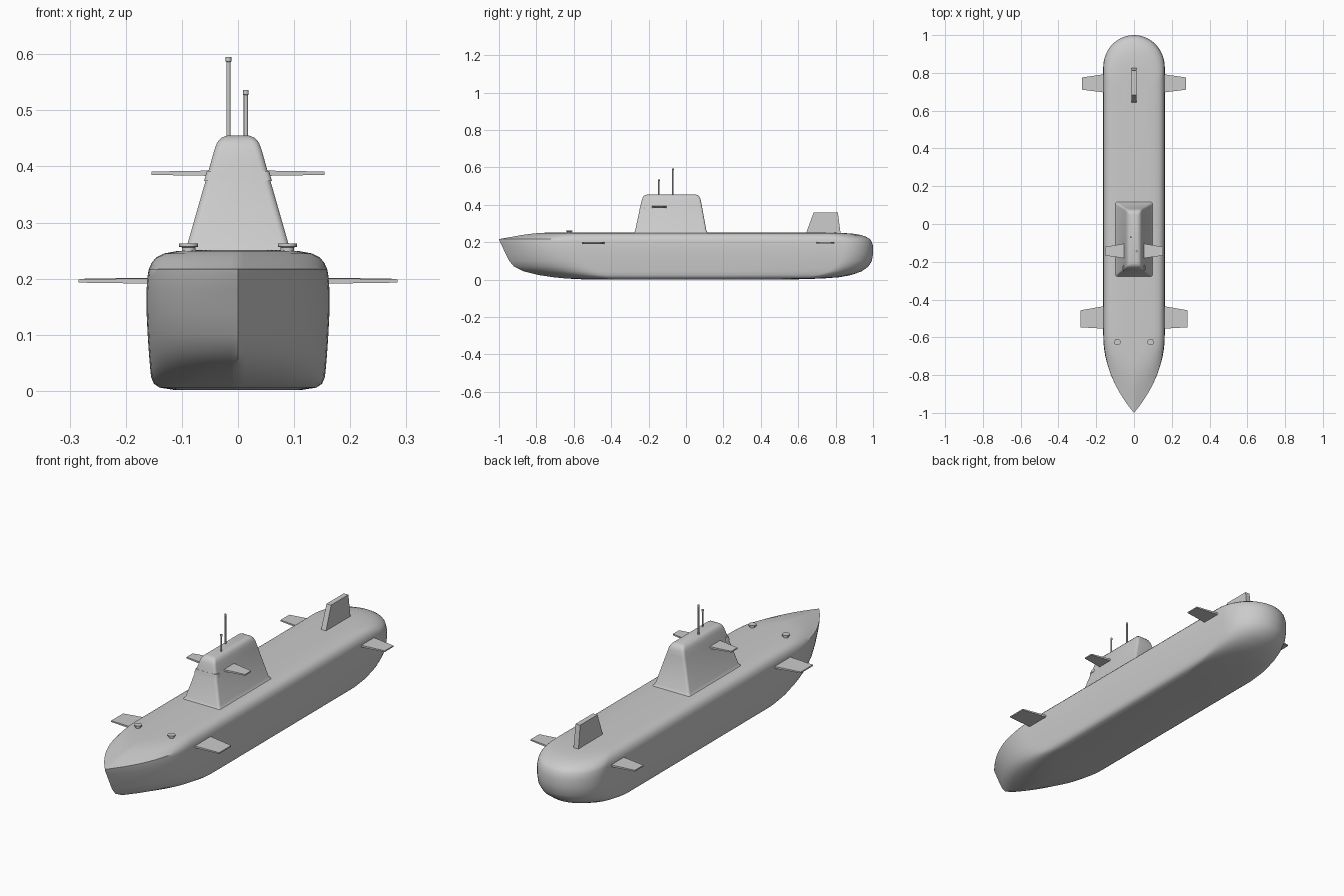
import bpy, bmesh, math
from mathutils import Vector

if "Cube" in bpy.data.objects:
    bpy.data.objects.remove(bpy.data.objects["Cube"])


def loft(name, rings, angle=35):
    """Skin a stack of equal-length closed rings and cap both ends."""
    bm = bmesh.new()
    loops = [[bm.verts.new(p) for p in ring] for ring in rings]
    n = len(loops[0])
    for a, b in zip(loops, loops[1:]):
        for i in range(n):
            j = (i + 1) % n
            bm.faces.new((a[i], a[j], b[j], b[i]))
    bm.faces.new(loops[0][::-1])
    bm.faces.new(loops[-1])
    bmesh.ops.recalc_face_normals(bm, faces=bm.faces)
    mesh = bpy.data.meshes.new(name)
    bm.to_mesh(mesh)
    bm.free()
    ob = bpy.data.objects.new(name, mesh)
    bpy.context.collection.objects.link(ob)
    bpy.ops.object.select_all(action='DESELECT')
    ob.select_set(True)
    bpy.context.view_layer.objects.active = ob
    bpy.ops.object.shade_smooth_by_angle(angle=math.radians(angle))
    return ob


def waterline(z, w, bow, stern, shoulder, tail):
    """Plan outline: pointed ogive bow, straight sides, elliptical stern."""
    half = []
    for i in range(1, 17):
        s = (i / 16) ** 1.2
        half.append((w * (1 - (1 - s) ** 2.2), bow + (shoulder - bow) * s))
    for y in (-0.2, 0.2):
        half.append((w, y))
    for i in range(14):
        a = math.pi / 2 * i / 14
        half.append((w * math.cos(a), stern - tail + tail * math.sin(a)))
    right = [(x, y, z) for x, y in half]
    left = [(-x, y, z) for x, y in reversed(half)]
    return [(0, bow, z)] + right + [(0, stern, z)] + left


def rounded_rect(z, hx, y0, y1, r, n=5):
    pts = []
    corners = ((hx - r, y1 - r), (-hx + r, y1 - r), (-hx + r, y0 + r), (hx - r, y0 + r))
    for k, (cx, cy) in enumerate(corners):
        for i in range(n + 1):
            a = math.pi / 2 * (k + i / n)
            pts.append((cx + r * math.cos(a), cy + r * math.sin(a), z))
    return pts


def circle(x, y, z, r, n=16):
    return [(x + r * math.cos(2 * math.pi * i / n), y + r * math.sin(2 * math.pi * i / n), z)
            for i in range(n)]


# Hull, as stacked waterlines: z, half width, bow, stern, shoulder, tail length
levels = [
    (0.002, 0.115, -0.56, 0.60, -0.30, 0.14),
    (0.006, 0.140, -0.64, 0.73, -0.35, 0.16),
    (0.013, 0.150, -0.71, 0.82, -0.40, 0.17),
    (0.025, 0.155, -0.79, 0.885, -0.44, 0.18),
    (0.045, 0.157, -0.87, 0.940, -0.48, 0.18),
    (0.070, 0.159, -0.92, 0.975, -0.52, 0.18),
    (0.100, 0.161, -0.945, 0.994, -0.55, 0.17),
    (0.140, 0.163, -0.965, 1.000, -0.57, 0.17),
    (0.180, 0.163, -0.984, 1.000, -0.58, 0.17),
    (0.206, 0.161, -0.997, 0.992, -0.58, 0.17),
    (0.217, 0.159, -1.000, 0.983, -0.58, 0.17),
    (0.228, 0.154, -0.935, 0.965, -0.57, 0.17),
    (0.238, 0.146, -0.88, 0.937, -0.56, 0.16),
    (0.245, 0.132, -0.83, 0.900, -0.55, 0.15),
    (0.249, 0.110, -0.79, 0.850, -0.54, 0.13),
    (0.251, 0.080, -0.75, 0.800, -0.53, 0.10),
]
loft("hull", [waterline(*lv) for lv in levels])

# Sail tower with small foot fillet and rounded crown
loft("sail", [rounded_rect(*s) for s in (
    (0.245, 0.102, -0.283, 0.121, 0.012),
    (0.252, 0.096, -0.278, 0.116, 0.012),
    (0.262, 0.090, -0.272, 0.109, 0.012),
    (0.405, 0.049, -0.241, 0.083, 0.012),
    (0.430, 0.042, -0.235, 0.078, 0.012),
    (0.443, 0.037, -0.229, 0.072, 0.012),
    (0.451, 0.030, -0.221, 0.064, 0.012),
    (0.455, 0.020, -0.209, 0.052, 0.012))])

# Bridge window band around the front of the sail
loft("bridge_window", [rounded_rect(*s) for s in (
    (0.374, 0.0605, -0.2485, -0.215, 0.010),
    (0.392, 0.0555, -0.2445, -0.215, 0.010))])


def plane_pair(name, z, root, tip):
    """Horizontal fin on each side; root and tip are (x, y0, y1, thickness)."""
    for side, label in ((1, "right"), (-1, "left")):
        rings = []
        for x, y0, y1, t in (root, tip):
            h = t / 2
            rings.append([(side * x, y0, z - h), (side * x, y1, z - h),
                          (side * x, y1, z + h), (side * x, y0, z + h)])
        loft(f"{name}_{label}", rings)


plane_pair("bow_plane", 0.196, (0.14, -0.555, -0.432, 0.010), (0.284, -0.547, -0.457, 0.006))
plane_pair("stern_plane", 0.197, (0.14, 0.694, 0.795, 0.010), (0.274, 0.711, 0.776, 0.006))
plane_pair("sail_plane", 0.388, (0.03, -0.184, -0.100, 0.010), (0.154, -0.167, -0.121, 0.006))

# Upper rudder
loft("rudder", [[(-h, y0, z), (h, y0, z), (h, y1, z), (-h, y1, z)] for z, h, y0, y1 in (
    (0.235, 0.013, 0.637, 0.828), (0.358, 0.012, 0.682, 0.812))])

# Masts with slightly wider heads
for name, x, y, top in (("periscope", -0.017, -0.070, 0.595), ("antenna_mast", 0.014, -0.145, 0.536)):
    loft(name, [circle(x, y, z, r, 12) for z, r in (
        (0.44, 0.0038), (top - 0.009, 0.0038), (top - 0.008, 0.005), (top, 0.005))])

# Mooring bollards on the foredeck
for x, label in ((0.088, "right"), (-0.088, "left")):
    loft(f"bollard_{label}", [circle(x, -0.625, z, r) for z, r in (
        (0.235, 0.012), (0.256, 0.012), (0.257, 0.017), (0.263, 0.017))])
